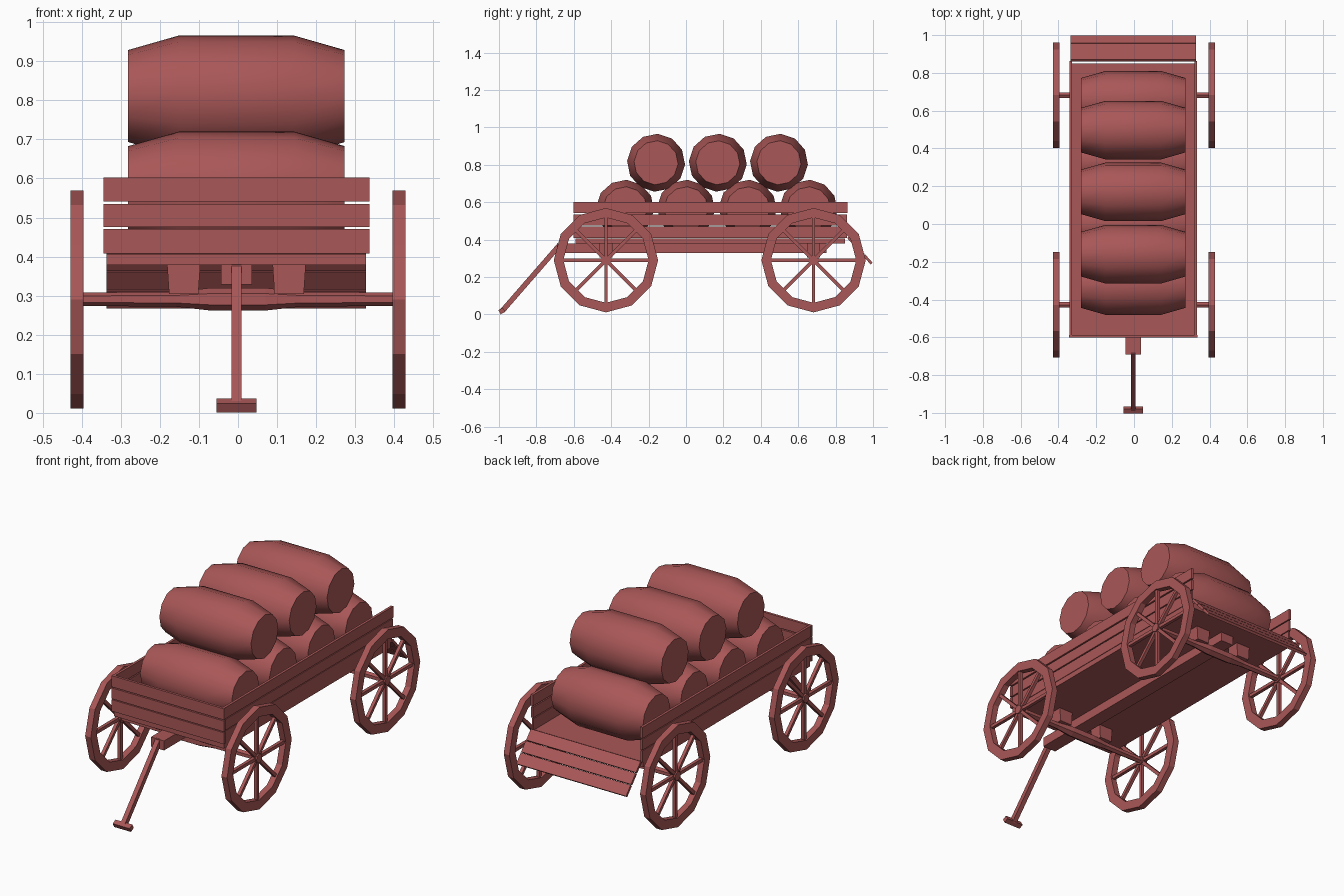
import bpy, bmesh, math
from mathutils import Matrix, Vector

if "Cube" in bpy.data.objects:
    bpy.data.objects.remove(bpy.data.objects["Cube"])

CX = -0.004  # body centre line

wood = bpy.data.materials.new("red_wood")
wood.diffuse_color = (0.40, 0.095, 0.095, 1)
wood.use_nodes = True
wood.node_tree.nodes["Principled BSDF"].inputs["Base Color"].default_value = wood.diffuse_color


def finish(name, bm, smooth=False):
    bmesh.ops.recalc_face_normals(bm, faces=bm.faces[:])
    me = bpy.data.meshes.new(name)
    bm.to_mesh(me)
    bm.free()
    me.materials.append(wood)
    ob = bpy.data.objects.new(name, me)
    bpy.context.collection.objects.link(ob)
    if smooth:
        bpy.ops.object.select_all(action='DESELECT')
        ob.select_set(True)
        bpy.context.view_layer.objects.active = ob
        bpy.ops.object.shade_smooth_by_angle(angle=math.radians(35))
    return ob


def add_box(bm, center, size, rot=Matrix.Identity(4)):
    m = Matrix.Translation(center) @ rot @ Matrix.Diagonal((*size, 1))
    return bmesh.ops.create_cube(bm, size=1, matrix=m)["verts"]


def box(name, x, y, z):
    """Box from (min, max) ranges."""
    bm = bmesh.new()
    r = (x, y, z)
    add_box(bm, [(a + b) / 2 for a, b in r], [b - a for a, b in r])
    return finish(name, bm)


def slanted(name, x, width, p, q, thick):
    """Board of given width running from p to q, both (y, z)."""
    d = Vector((q[0] - p[0], q[1] - p[1]))
    bm = bmesh.new()
    add_box(bm, (x, (p[0] + q[0]) / 2, (p[1] + q[1]) / 2), (width, d.length, thick),
            Matrix.Rotation(math.atan2(d.y, d.x), 4, 'X'))
    return finish(name, bm)


def turned(name, profile, sides, loc, smooth=False, phase=0.0):
    """Capped solid turned around the x axis from (x, radius) pairs."""
    bm = bmesh.new()
    rings = []
    for x, r in profile:
        angs = [2 * math.pi * i / sides + phase for i in range(sides)]
        rings.append([bm.verts.new((loc[0] + x, loc[1] + r * math.sin(a),
                                    loc[2] + r * math.cos(a))) for a in angs])
    for a, b in zip(rings, rings[1:]):
        for i in range(sides):
            j = (i + 1) % sides
            bm.faces.new((a[i], a[j], b[j], b[i]))
    bm.faces.new(rings[0])
    bm.faces.new(rings[-1])
    return finish(name, bm, smooth)


def wheel(name, x, y, z=0.29, r_out=0.279, r_in=0.228, w=0.034):
    bm = bmesh.new()
    n = 12
    # rim: rectangular section swept around 12 sides
    rings = []
    for i in range(n):
        a = 2 * math.pi * i / n
        rings.append([bm.verts.new((x + dx, y + r * math.sin(a), z + r * math.cos(a)))
                      for dx, r in ((-w / 2, r_in), (w / 2, r_in), (w / 2, r_out), (-w / 2, r_out))])
    for i in range(n):
        a, b = rings[i], rings[(i + 1) % n]
        for k in range(4):
            l = (k + 1) % 4
            bm.faces.new((a[k], a[l], b[l], b[k]))
    # eight spokes
    for i in range(8):
        a = math.pi / 4 * i
        length = 0.232
        add_box(bm, (x, y + math.sin(a) * length / 2, z + math.cos(a) * length / 2),
                (0.018, 0.018, length), Matrix.Rotation(-a, 4, 'X'))
    finish(name, bm)
    turned(name + "_hub", [(-w / 2, 0.025), (w / 2, 0.025)], 8, (x, y, z))


# wheels, axles and the bolster blocks above them
for end, y in (("front", -0.428), ("rear", 0.682)):
    for side, s in (("left", -1), ("right", 1)):
        wheel(f"{end}_{side}_wheel", s * 0.412, y)
        bm = bmesh.new()
        verts = add_box(bm, (CX + s * 0.135, y, 0.342), (0.085, 0.07, 0.076))
        for v in verts:
            if v.co.z < 0.34:
                v.co.x += (CX + s * 0.135 - v.co.x) * 0.12
        finish(f"{end}_{side}_block", bm)
    turned(f"{end}_axle", [(-0.41, 0.017), (-0.16, 0.019), (-0.07, 0.029),
                           (0.07, 0.029), (0.16, 0.019), (0.41, 0.017)], 6, (0, y, 0.291))

# bed and centre beam
box("bed_floor", (CX - 0.332, CX + 0.332), (-0.59, 0.85), (0.378, 0.407))
box("centre_beam", (CX - 0.04, CX + 0.04), (-0.69, 0.75), (0.328, 0.38))

# three boards on the sides and the front
for i, (z0, z1) in enumerate(((0.408, 0.471), (0.476, 0.535), (0.541, 0.602))):
    grow = 0.002 * i
    for side, s in (("left", -1), ("right", 1)):
        xs = sorted((CX + s * 0.324, CX + s * (0.334 + grow)))
        box(f"{side}_side_board_{i}", xs, (-0.596 - grow, 0.86 + grow), (z0, z1))
    box(f"front_board_{i}", (CX - 0.34, CX + 0.34), (-0.602, -0.588), (z0, z1))

# lowered tailgate of three boards
top, low = Vector((0.865, 0.415)), Vector((0.994, 0.27))
for i in range(3):
    p = top.lerp(low, i / 3 + 0.01)
    q = top.lerp(low, (i + 1) / 3 - 0.01)
    slanted(f"tailgate_board_{i}", CX, 0.664, p, q, 0.014)

# drawbar with cross handle
slanted("drawbar", CX, 0.026, (-0.675, 0.372), (-0.983, 0.018), 0.028)
slanted("drawbar_handle", CX, 0.102, (-0.997, 0.012), (-0.973, 0.025), 0.026)

# barrels: four below, three on top
barrel = [(-0.277, 0.118), (-0.148, 0.155), (0.148, 0.155), (0.277, 0.118)]
for z, ys in ((0.565, (-0.326, 0.0, 0.33, 0.655)), (0.811, (-0.16, 0.17, 0.497))):
    for i, y in enumerate(ys):
        row = "lower" if z < 0.7 else "upper"
        turned(f"{row}_barrel_{i}", barrel, 12, (CX, y, z), True, 0.06)
